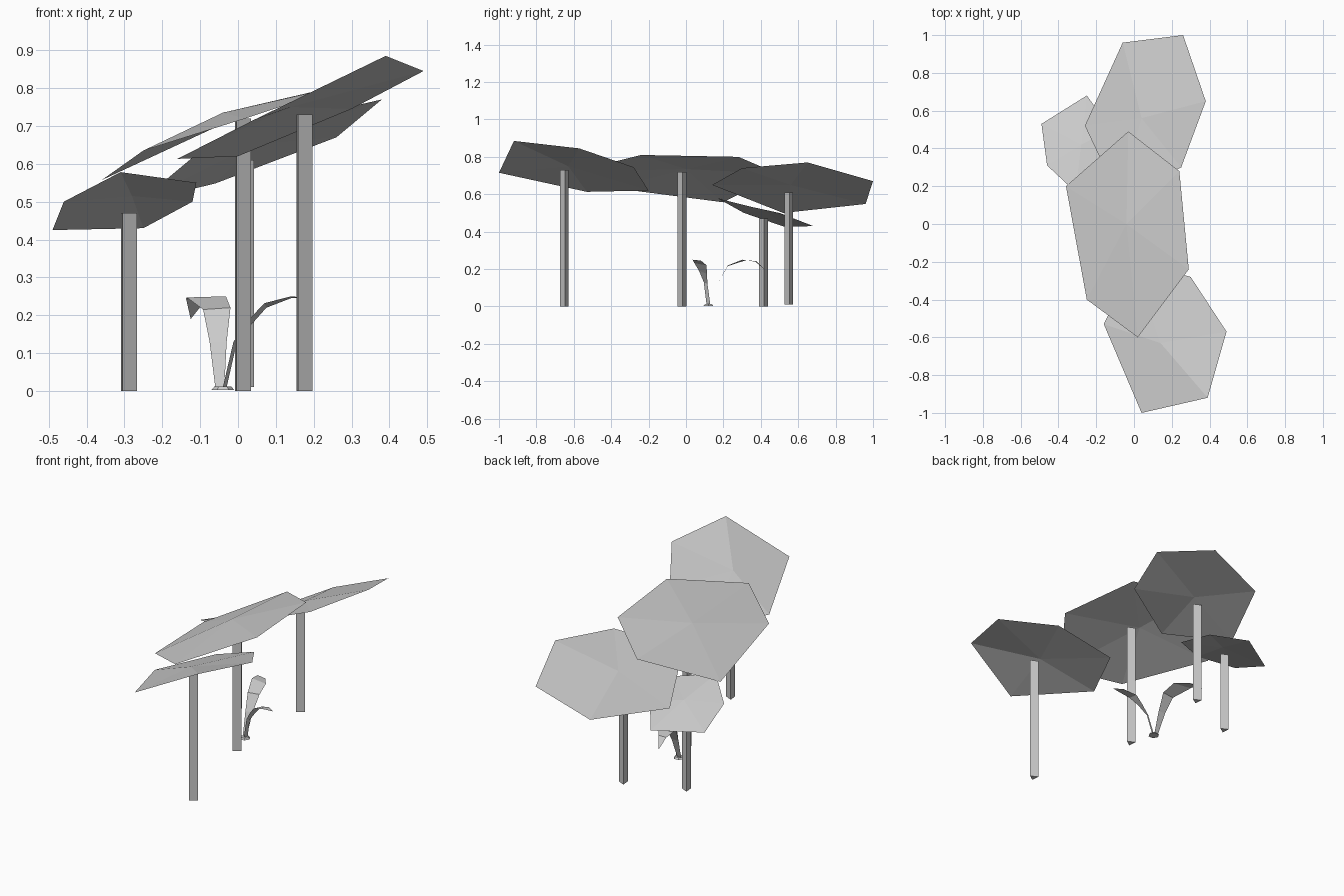
import bpy
from math import radians, sin, cos

cube = bpy.data.objects.get("Cube")
if cube:
    bpy.data.objects.remove(cube, do_unlink=True)

grey = bpy.data.materials.new("plain_grey")
grey.use_nodes = True
grey.diffuse_color = (0.6, 0.6, 0.6, 1)
bsdf = next(n for n in grey.node_tree.nodes if n.type == "BSDF_PRINCIPLED")
bsdf.inputs["Base Color"].default_value = grey.diffuse_color


def add_mesh(name, verts, faces):
    mesh = bpy.data.meshes.new(name)
    mesh.from_pydata(verts, [], faces)
    mesh.materials.append(grey)
    obj = bpy.data.objects.new(name, mesh)
    bpy.context.collection.objects.link(obj)
    return obj


def canopy(name, apex, rim):
    """Shallow six-sided parasol: a fan of facets around the apex."""
    n = len(rim)
    add_mesh(name, [apex] + rim, [(0, i + 1, (i + 1) % n + 1) for i in range(n)])


def prism(name, x, y, bottom, top, r_bottom, r_top, sides, turn):
    """Straight or flared column with flat sides."""
    verts = []
    for z, r in ((bottom, r_bottom), (top, r_top)):
        for i in range(sides):
            a = radians(turn + i * 360 / sides)
            verts.append((x + r * cos(a), y + r * sin(a), z))
    faces = [(i, (i + 1) % sides, (i + 1) % sides + sides, i + sides) for i in range(sides)]
    faces += [tuple(reversed(range(sides))), tuple(range(sides, 2 * sides))]
    add_mesh(name, verts, faces)


def blade(name, pairs, tip):
    """Folded leaf strip: left and right edge points, closed by a pointed tip."""
    verts = [p for pair in pairs for p in pair] + [tip]
    n = len(pairs)
    faces = [(2 * i, 2 * i + 1, 2 * i + 3, 2 * i + 2) for i in range(n - 1)]
    faces.append((2 * n - 2, 2 * n - 1, 2 * n))
    add_mesh(name, verts, faces)


# Canopies, rims listed counter-clockwise from above
canopy("front_canopy", (0.14, -0.63, 0.75),
       [(0.04, -1.0, 0.715), (0.39, -0.92, 0.885), (0.49, -0.57, 0.845),
        (0.30, -0.28, 0.745), (0.0, -0.2, 0.62), (-0.16, -0.53, 0.613)])
canopy("middle_canopy", (-0.04, 0.0, 0.735),
       [(0.02, -0.6, 0.72), (0.29, -0.24, 0.81), (0.24, 0.28, 0.80),
        (-0.03, 0.49, 0.71), (-0.36, 0.2, 0.557), (-0.25, -0.4, 0.635)])
canopy("back_canopy", (0.04, 0.56, 0.65),
       [(-0.06, 0.96, 0.548), (-0.26, 0.52, 0.5), (-0.08, 0.14, 0.65),
        (0.25, 0.3, 0.74), (0.38, 0.65, 0.77), (0.26, 1.0, 0.67)])
canopy("small_canopy", (-0.28, 0.42, 0.515),
       [(-0.25, 0.68, 0.43), (-0.49, 0.53, 0.425), (-0.46, 0.31, 0.5),
        (-0.31, 0.17, 0.578), (-0.11, 0.27, 0.55), (-0.12, 0.5, 0.5)])

# Three-sided posts
for name, x, y, bottom, top in (("front_post", 0.17, -0.65, 0, 0.73),
                                ("middle_post", 0.008, -0.02, 0, 0.72),
                                ("back_post", 0.015, 0.55, 0.01, 0.61),
                                ("small_post", -0.293, 0.415, 0, 0.47)):
    prism(name, x, y, bottom, top, 0.027, 0.027, 3, 5)

# Sprout: small flared foot and two arching blades
prism("sprout_foot", -0.04, 0.12, 0.003, 0.012, 0.03, 0.022, 6, 0)
blade("back_sprout_leaf",
      [((-0.06, 0.13, 0.01), (-0.036, 0.13, 0.01)),
       ((-0.075, 0.175, 0.13), (-0.03, 0.175, 0.13)),
       ((-0.092, 0.22, 0.215), (-0.02, 0.225, 0.22)),
       ((-0.135, 0.32, 0.247), (-0.032, 0.30, 0.25)),
       ((-0.137, 0.375, 0.243), (-0.085, 0.37, 0.24))],
      (-0.125, 0.43, 0.19))
blade("side_sprout_leaf",
      [((-0.04, 0.11, 0.01), (-0.03, 0.13, 0.01)),
       ((-0.012, 0.095, 0.13), (-0.005, 0.115, 0.12)),
       ((0.03, 0.07, 0.19), (0.035, 0.112, 0.175)),
       ((0.07, 0.045, 0.232), (0.075, 0.11, 0.22)),
       ((0.14, 0.035, 0.25), (0.14, 0.08, 0.245))],
      (0.192, 0.05, 0.245))
